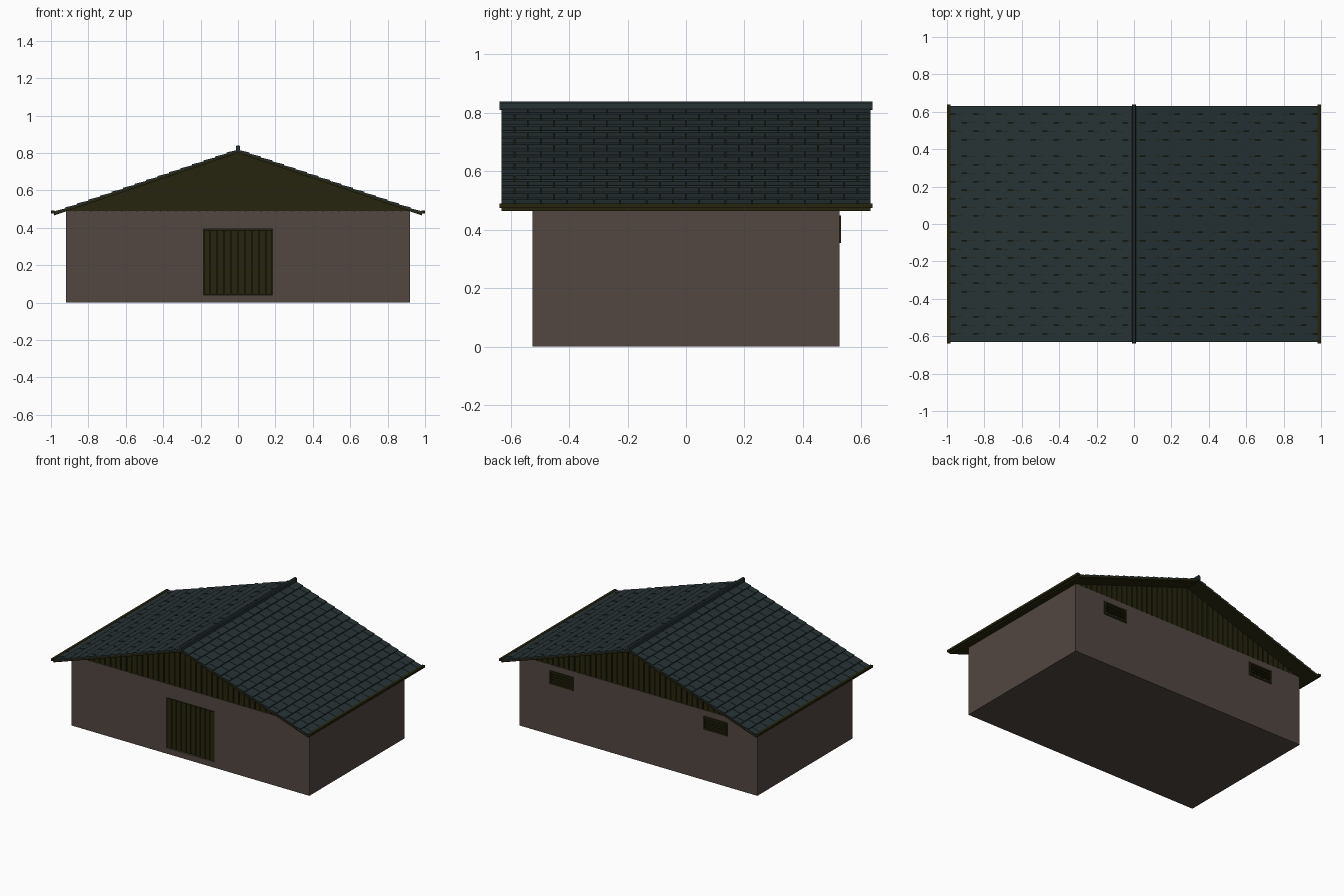
import bpy, bmesh

if "Cube" in bpy.data.objects:
    bpy.data.objects.remove(bpy.data.objects["Cube"])


def mat(name, rgb):
    m = bpy.data.materials.new(name)
    m.diffuse_color = (*rgb, 1)
    m.use_nodes = True
    m.node_tree.nodes["Principled BSDF"].inputs["Base Color"].default_value = m.diffuse_color
    return m


WALL = mat("brown plaster", (0.085, 0.063, 0.053))
WOOD = mat("dark olive wood", (0.019, 0.017, 0.004))
TILE = mat("dark slate tile", (0.020, 0.032, 0.034))

HX, HY, T = 0.92, 0.525, 0.05          # wall half sizes and thickness
PLINTH, TOP = 0.04, 0.49
SLOPE, APEX = 0.34, 0.80               # underside line of the roof


def under(x):
    return APEX - SLOPE * abs(x)


def add_prism(bm, pts, y0, y1):
    """Extrude an (x, z) outline from y0 to y1."""
    a = [bm.verts.new((x, y0, z)) for x, z in pts]
    b = [bm.verts.new((x, y1, z)) for x, z in pts]
    bm.faces.new(a)
    bm.faces.new(b[::-1])
    for i in range(len(pts)):
        j = (i + 1) % len(pts)
        bm.faces.new((a[j], a[i], b[i], b[j]))


def make(name, material, prisms):
    bm = bmesh.new()
    for pts, y0, y1 in prisms:
        add_prism(bm, pts, y0, y1)
    bmesh.ops.recalc_face_normals(bm, faces=bm.faces)
    me = bpy.data.meshes.new(name)
    bm.to_mesh(me)
    bm.free()
    me.materials.append(material)
    ob = bpy.data.objects.new(name, me)
    bpy.context.collection.objects.link(ob)
    return ob


def box(x0, x1, y0, y1, z0, z1):
    return ([(x0, z0), (x1, z0), (x1, z1), (x0, z1)], y0, y1)


# Foundation slab
make("foundation", WALL, [box(-HX, HX, -HY, HY, 0, PLINTH)])

# Side walls between the end walls
for s, side in ((-1, "left"), (1, "right")):
    x0, x1 = sorted((s * (HX - T), s * HX))
    make(side + "_wall", WALL, [box(x0, x1, -HY + T, HY - T, PLINTH, TOP)])

# Front wall with a door opening
DX, DZ = 0.185, 0.393
make("front_wall", WALL, [
    box(-HX, -DX, -HY, -HY + T, PLINTH, TOP),
    box(DX, HX, -HY, -HY + T, PLINTH, TOP),
    box(-DX, DX, -HY, -HY + T, DZ, TOP)])

# Back wall with two vent openings
VX, VW, V0, V1 = 0.595, 0.083, 0.362, 0.442
back = [box(-VX + VW, VX - VW, HY - T, HY, PLINTH, TOP)]
for s in (-1, 1):
    c = s * VX
    x0, x1 = sorted((s * (VX + VW), s * HX))
    back += [box(x0, x1, HY - T, HY, PLINTH, TOP),
             box(c - VW, c + VW, HY - T, HY, PLINTH, V0),
             box(c - VW, c + VW, HY - T, HY, V1, TOP)]
make("back_wall", WALL, back)

# Plank door: backing sheet and ten planks
n, w = 10, 2 * DX / 10
door = [box(-DX, DX, -HY + 0.012, -HY + 0.03, PLINTH, DZ)]
for i in range(n):
    x = -DX + i * w
    door.append(box(x + 0.002, x + w - 0.002, -HY + 0.003, -HY + 0.012,
                    PLINTH + 0.004, DZ - 0.005))
make("plank_door", WOOD, door)

# Louvred vents: frame, backing and slats
for s, side in ((-1, "left"), (1, "right")):
    c, fw, b = s * VX, VW + 0.009, 0.011
    z0, z1, y0, y1 = 0.355, 0.449, HY - 0.02, HY + 0.006
    parts = [box(c - fw, c + fw, y0, y1, z0, z0 + b),
             box(c - fw, c + fw, y0, y1, z1 - b, z1),
             box(c - fw, c - fw + b, y0, y1, z0 + b, z1 - b),
             box(c + fw - b, c + fw, y0, y1, z0 + b, z1 - b),
             box(c - VW, c + VW, HY - 0.035, HY - 0.025, V0, V1)]
    for i in range(4):
        z = z0 + b + 0.005 + i * 0.018
        parts.append(box(c - fw + b, c + fw - b, HY - 0.02, HY + 0.001, z, z + 0.009))
    make(side + "_vent", WOOD, parts)

# Gable ends clad in vertical boards with narrow grooves
gx = (APEX - TOP) / SLOPE
nb = 44
bw = 2 * gx / nb
for s, side in ((-1, "front"), (1, "back")):
    y0, y1 = sorted((s * (HY - 0.03), s * (HY - 0.010)))
    p0, p1 = sorted((s * (HY - 0.010), s * (HY - 0.002)))
    parts = [([(-gx, TOP), (gx, TOP), (0, APEX)], y0, y1)]
    for i in range(nb):
        a = -gx + i * bw + 0.003
        b = a + bw - 0.006
        parts.append(([(a, TOP), (b, TOP), (b, under(b)), (a, under(a))], p0, p1))
    make(side + "_gable", WOOD, parts)

# Roof deck on both slopes
RX, RY, D = 0.985, 0.632, 0.012
make("roof_deck", WOOD, [([(-RX, under(RX)), (0, APEX), (RX, under(RX)),
                           (RX, under(RX) + D), (0, APEX + D),
                           (-RX, under(RX) + D)], -RY, RY)])

# Staggered tile courses, each tile thicker at its lower edge
ROWS, COLS = 16, 14
step, tw = RX / ROWS, 2 * RY / COLS
for s, side in ((-1, "left"), (1, "right")):
    tiles = []
    for r in range(ROWS):
        a, b = r * step, (r + 1) * step
        prof = [(s * a, under(a) + D - 0.001), (s * b, under(b) + D - 0.001),
                (s * b, under(b) + D + 0.011), (s * a, under(a) + D + 0.005)]
        off = tw / 2 if r % 2 else 0
        for k in range(COLS + (r % 2)):
            y0 = max(-RY, -RY + k * tw - off)
            y1 = min(RY, -RY + (k + 1) * tw - off)
            tiles.append((prof, y0 + 0.0012, y1 - 0.0012))
    make(side + "_roof_tiles", TILE, tiles)

# Ridge cap and eave boards
make("ridge_cap", TILE, [([(-0.011, 0.81), (0.011, 0.81), (0.011, 0.834),
                           (0.006, 0.84), (-0.006, 0.84), (-0.011, 0.834)],
                          -0.638, 0.638)])
for s, side in ((-1, "left"), (1, "right")):
    x0, x1 = sorted((s * 0.981, s * 1.0))
    make(side + "_eave_board", WOOD, [box(x0, x1, -0.638, 0.638, 0.475, 0.491)])
